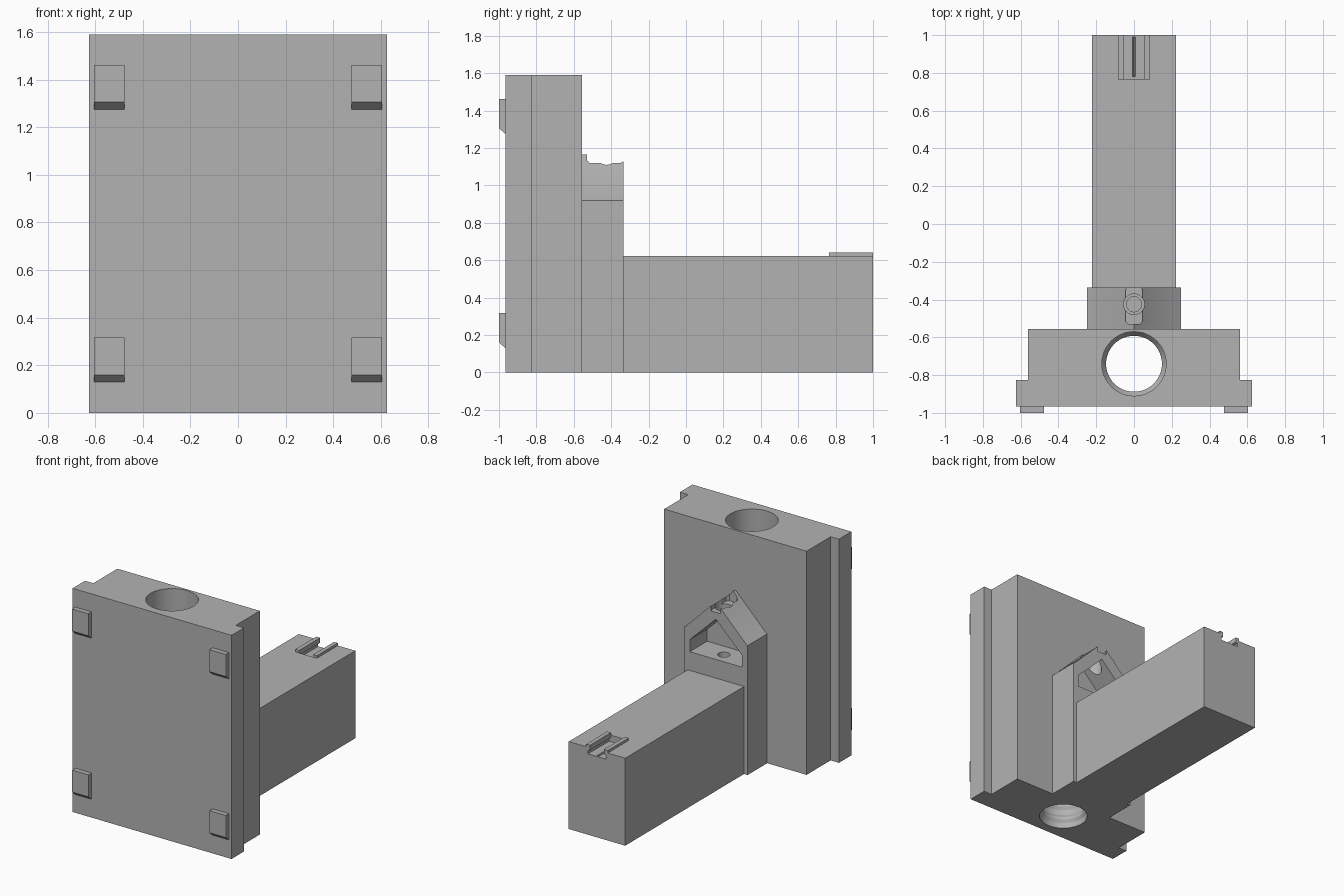
import bpy, bmesh, math
from mathutils import Matrix, Vector

default = bpy.data.objects.get("Cube")
if default:
    bpy.data.objects.remove(default, do_unlink=True)

grey = bpy.data.materials.new("plain grey")
grey.use_nodes = True
COLOR = (0.45, 0.45, 0.45, 1)
grey.diffuse_color = COLOR
grey.node_tree.nodes["Principled BSDF"].inputs["Base Color"].default_value = COLOR


def make(name, bm):
    bmesh.ops.recalc_face_normals(bm, faces=bm.faces)
    mesh = bpy.data.meshes.new(name)
    bm.to_mesh(mesh)
    bm.free()
    obj = bpy.data.objects.new(name, mesh)
    bpy.context.collection.objects.link(obj)
    mesh.materials.append(grey)
    return obj


def prism(name, points, axis, lo, hi):
    """Extrude a flat profile along one axis."""
    place = {"x": lambda a, b: (lo, a, b),
             "y": lambda a, b: (a, lo, b),
             "z": lambda a, b: (a, b, lo)}[axis]
    bm = bmesh.new()
    face = bm.faces.new([bm.verts.new(place(*p)) for p in points])
    ext = bmesh.ops.extrude_face_region(bm, geom=[face])
    step = Vector([(hi - lo) * (axis == k) for k in "xyz"])
    bmesh.ops.translate(bm, vec=step,
                        verts=[v for v in ext["geom"] if isinstance(v, bmesh.types.BMVert)])
    return make(name, bm)


def box(name, x0, x1, y0, y1, z0, z1):
    return prism(name, [(x0, y0), (x1, y0), (x1, y1), (x0, y1)], "z", z0, z1)


def lathe(name, profile, y):
    """Spin (radius, height) points about an upright axis at x = 0."""
    bm = bmesh.new()
    verts = [bm.verts.new((r, y, z)) for r, z in profile]
    edges = [bm.edges.new(pair) for pair in zip(verts, verts[1:])]
    bmesh.ops.spin(bm, geom=verts + edges, cent=(0, y, 0), axis=(0, 0, 1),
                   angle=math.tau, steps=48)
    bmesh.ops.remove_doubles(bm, verts=bm.verts, dist=1e-5)
    return make(name, bm)


def mirrored(half):
    return half + [(-x, z) for x, z in reversed(half) if x]


def cut(obj, *cutters):
    bpy.context.view_layer.objects.active = obj
    for cutter in cutters:
        mod = obj.modifiers.new("cut", "BOOLEAN")
        mod.operation = "DIFFERENCE"
        mod.solver = "EXACT"
        mod.object = cutter
        bpy.ops.object.modifier_apply(modifier=mod.name)
        bpy.data.objects.remove(cutter, do_unlink=True)


# Back plate with stepped sides and an upright bore, ridged near the bottom
plate = prism("back_plate", mirrored([(0.625, -0.965), (0.625, -0.825),
                                      (0.56, -0.825), (0.56, -0.555)]), "z", 0, 1.59)
WIDE, NARROW = 0.17, 0.148
cut(plate, lathe("bore_cutter", [
    (0, -0.1), (0.16, -0.1), (0.16, 0.04), (NARROW, 0.06), (NARROW, 0.08),
    (0.16, 0.1), (0.16, 0.14), (NARROW, 0.16), (NARROW, 0.18),
    (WIDE, 0.21), (WIDE, 1.7), (0, 1.7)], -0.74))

# Four chamfered hooks on the front
for side, x in (("left", 0.54), ("right", -0.54)):
    for level, z in (("lower", 0.13), ("upper", 1.275)):
        prism(f"{level}_{side}_hook", [(-0.965, z), (-1, z + 0.03),
              (-1, z + 0.187), (-0.965, z + 0.187)], "x", x - 0.064, x + 0.064)

# Gabled tower with an open chamber, a ridge slot and screw holes
FRONT, BACK = -0.555, -0.335
tower = prism("gabled_tower", mirrored([(0.25, 0), (0.25, 0.92), (0.24, 0.925), (0, 1.165)]),
              "y", FRONT, BACK)
chamber = prism("chamber_cutter", mirrored([(0.205, 0.755), (0.205, 0.84), (0, 1.04)]),
                "y", -0.53, BACK + 0.1)
slot = prism("slot_cutter", [(0.03, -0.53), (0.045, -0.515), (0.045, -0.35), (0.03, -0.325),
             (-0.03, -0.325), (-0.045, -0.35), (-0.045, -0.515), (-0.03, -0.53)],
             "z", 1.09, 1.3)
ridge_hole = lathe("ridge_hole_cutter", [(0, 0.95), (0.055, 0.95), (0.055, 1.3), (0, 1.3)], -0.425)
floor_hole = lathe("floor_hole_cutter", [(0, 0.66), (0.04, 0.66), (0.04, 0.8), (0, 0.8)], -0.425)
cut(tower, chamber, slot, ridge_hole, floor_hole)

# Long beam with an undercut channel at its end
beam = box("beam", -0.222, 0.222, BACK, 1, 0, 0.622)
channel = prism("channel_cutter", mirrored([(0.07, 0.575), (0.07, 0.6), (0.055, 0.605),
                                            (0.055, 0.7)]), "y", 0.765, 1.1)
groove = prism("groove_cutter", [(0, 0.55), (0.012, 0.59), (-0.012, 0.59)], "y", 0.78, 0.99)
cut(beam, channel, groove)
for side, x in (("left", 0.055), ("right", -0.085)):
    box(f"{side}_channel_rail", x, x + 0.03, 0.765, 1, 0.622, 0.64)

# Smooth the round bores and keep the edges crisp
bpy.ops.object.select_all(action="DESELECT")
for obj in (plate, tower, beam):
    obj.select_set(True)
bpy.context.view_layer.objects.active = plate
bpy.ops.object.shade_smooth_by_angle(angle=math.radians(25))
